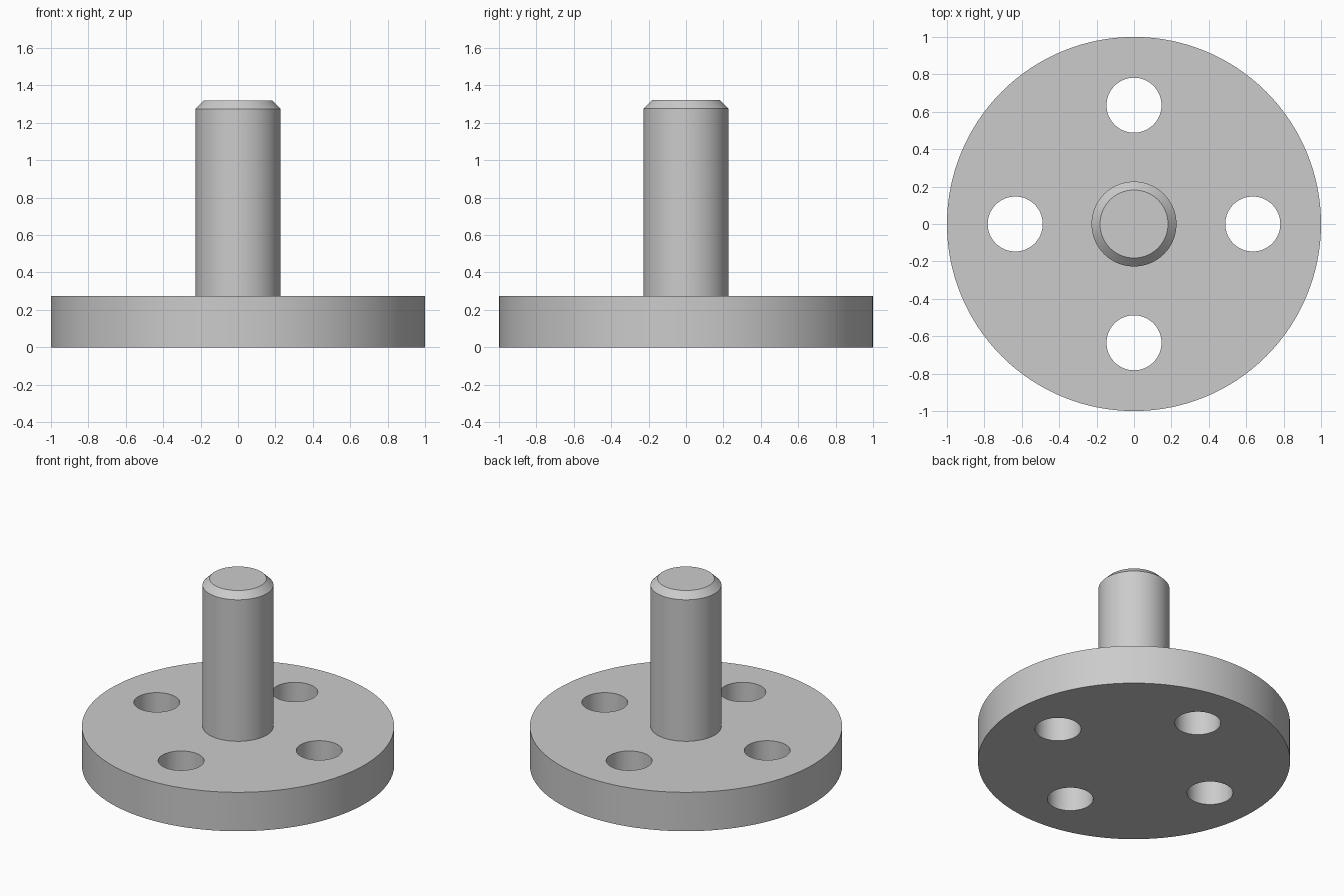
import bpy
import math

default_cube = bpy.data.objects.get("Cube")
if default_cube:
    bpy.data.objects.remove(default_cube, do_unlink=True)

PLATE_RADIUS, PLATE_TOP = 1.0, 0.275
SHAFT_RADIUS, SHAFT_TOP, CHAMFER = 0.227, 1.32, 0.045
HOLE_RADIUS, HOLE_CIRCLE, HOLE_COUNT = 0.147, 0.635, 4
EMBED = 0.02

steel = bpy.data.materials.new("plain_grey")
steel.use_nodes = True
grey = (0.6, 0.6, 0.6, 1.0)
steel.diffuse_color = grey
steel.node_tree.nodes["Principled BSDF"].inputs["Base Color"].default_value = grey


def cylinder(name, radius, bottom, top, x=0, y=0, sides=64):
    bpy.ops.mesh.primitive_cylinder_add(
        vertices=sides, radius=radius, depth=top - bottom,
        location=(x, y, (bottom + top) / 2))
    obj = bpy.context.object
    obj.name = name
    obj.data.materials.append(steel)
    return obj


def activate(obj):
    bpy.ops.object.select_all(action="DESELECT")
    obj.select_set(True)
    bpy.context.view_layer.objects.active = obj


def finish(obj):
    """Apply the modifiers, then smooth the round walls and keep rims sharp."""
    activate(obj)
    for modifier in list(obj.modifiers):
        bpy.ops.object.modifier_apply(modifier=modifier.name)
    bpy.ops.object.shade_smooth_by_angle(angle=math.radians(30))


# Round base plate with a ring of through holes
plate = cylinder("base_plate", PLATE_RADIUS, 0, PLATE_TOP, sides=128)
cutters = []
for i in range(HOLE_COUNT):
    angle = math.tau * i / HOLE_COUNT
    cutter = cylinder("hole_cutter", HOLE_RADIUS, -0.1, PLATE_TOP + 0.1,
                      HOLE_CIRCLE * math.cos(angle), HOLE_CIRCLE * math.sin(angle))
    cutter.hide_render = True
    cut = plate.modifiers.new("bolt_hole", "BOOLEAN")
    cut.operation = "DIFFERENCE"
    cut.solver = "EXACT"
    cut.object = cutter
    cutters.append(cutter)
finish(plate)
for cutter in cutters:
    bpy.data.objects.remove(cutter, do_unlink=True)

# Central shaft with a chamfered top end
shaft = cylinder("shaft", SHAFT_RADIUS, PLATE_TOP - EMBED, SHAFT_TOP)
rim = shaft.vertex_groups.new(name="top_rim")
rim.add([v.index for v in shaft.data.vertices if v.co.z > 0], 1.0, "REPLACE")
bevel = shaft.modifiers.new("chamfer", "BEVEL")
bevel.width = CHAMFER
bevel.segments = 1
bevel.limit_method = "VGROUP"
bevel.vertex_group = rim.name
# Only the rim edges lie wholly inside the group
finish(shaft)
